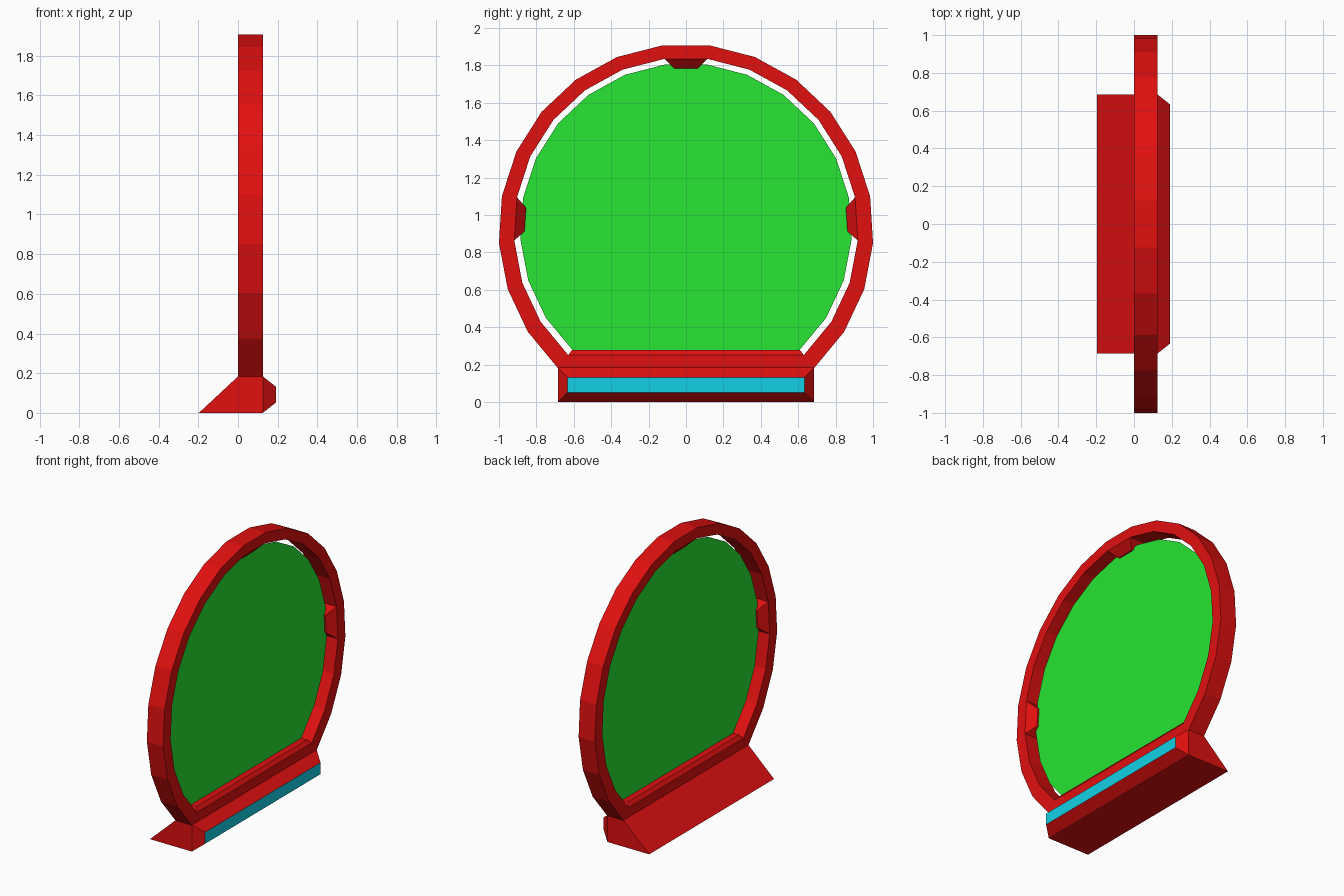
import bpy, bmesh
from math import sin, cos, radians

if "Cube" in bpy.data.objects:
    bpy.data.objects.remove(bpy.data.objects["Cube"], do_unlink=True)

DEPTH = 0.125
SIDES = 25          # sides of the full circle, the lowest ones are cut off
KEPT = 20           # corners kept


def material(name, rgb):
    m = bpy.data.materials.new(name)
    m.use_nodes = True
    m.diffuse_color = (*rgb, 1)
    m.node_tree.nodes["Principled BSDF"].inputs["Base Color"].default_value = (*rgb, 1)
    return m


red = material("red", (0.75, 0.005, 0.005))
green = material("green", (0.02, 0.78, 0.033))
cyan = material("cyan", (0.006, 0.63, 0.79))


def arc(radius, centre):
    """Corners (y, z) of the cut circle, with a flat side on top."""
    step = 360 / SIDES
    angles = [radians((i - (KEPT - 1) / 2) * step) for i in range(KEPT)]
    return [(radius * sin(a), centre + radius * cos(a)) for a in angles]


def finish(name, bm, *mats):
    mesh = bpy.data.meshes.new(name)
    bm.to_mesh(mesh)
    bm.free()
    for m in mats:
        mesh.materials.append(m)
    ob = bpy.data.objects.new(name, mesh)
    bpy.context.collection.objects.link(ob)
    return ob


def raise_face(bm, face, inset, height):
    """Turn a flat face into a tapered block."""
    bm.normal_update()
    bmesh.ops.inset_individual(bm, faces=[face], thickness=inset, depth=height,
                               use_even_offset=True)


# Ring with a flat bottom bar
bm = bmesh.new()
loops = [[bm.verts.new((x, y, z)) for y, z in arc(r, c)]
         for r, c, x in ((1.002, 0.913, 0), (1.002, 0.913, DEPTH),
                         (0.92, 0.922, DEPTH), (0.92, 0.922, 0))]
inner = []
outer_bottom = None
for i in range(KEPT):
    j = (i + 1) % KEPT
    for k in range(4):
        a, b = loops[k], loops[(k + 1) % 4]
        f = bm.faces.new((a[i], a[j], b[j], b[i]))
        if k == 2:
            inner.append(f)
        if k == 0 and j == 0:
            outer_bottom = f
bmesh.ops.recalc_face_normals(bm, faces=bm.faces)

# Inward holding tabs at the top and both sides, low ridge on the bottom bar
top = KEPT // 2 - 1
for i in (top, top - 6, top + 6):
    raise_face(bm, inner[i], 0.052, 0.052)
raise_face(bm, inner[KEPT - 1], 0.02, 0.026)
bmesh.ops.delete(bm, geom=[outer_bottom], context='FACES_ONLY')
finish("ring_frame", bm, red)

# Thin panel inside the ring
bm = bmesh.new()
bm.faces.new([bm.verts.new((DEPTH / 2, y, z)) for y, z in reversed(arc(0.887, 0.925))])
finish("round_panel", bm, green)

# Base: ramp profile drawn along y, with a tapered front plate
bm = bmesh.new()
half, height = 0.685, 0.184
profile = [(-0.197, 0), (DEPTH, 0), (DEPTH, height), (0, height)]
ends = [[bm.verts.new((x, s * half, z)) for x, z in profile] for s in (-1, 1)]
for end in ends:
    bm.faces.new(end)
for i in range(4):
    j = (i + 1) % 4
    bm.faces.new((ends[0][i], ends[0][j], ends[1][j], ends[1][i]))
bmesh.ops.recalc_face_normals(bm, faces=bm.faces)
plate = max(bm.faces, key=lambda f: f.calc_center_median().x)
raise_face(bm, plate, 0.052, 0.066)
# Cyan strip is the outermost face
max(bm.faces, key=lambda f: f.calc_center_median().x).material_index = 1
finish("ramp_base", bm, red, cyan)
